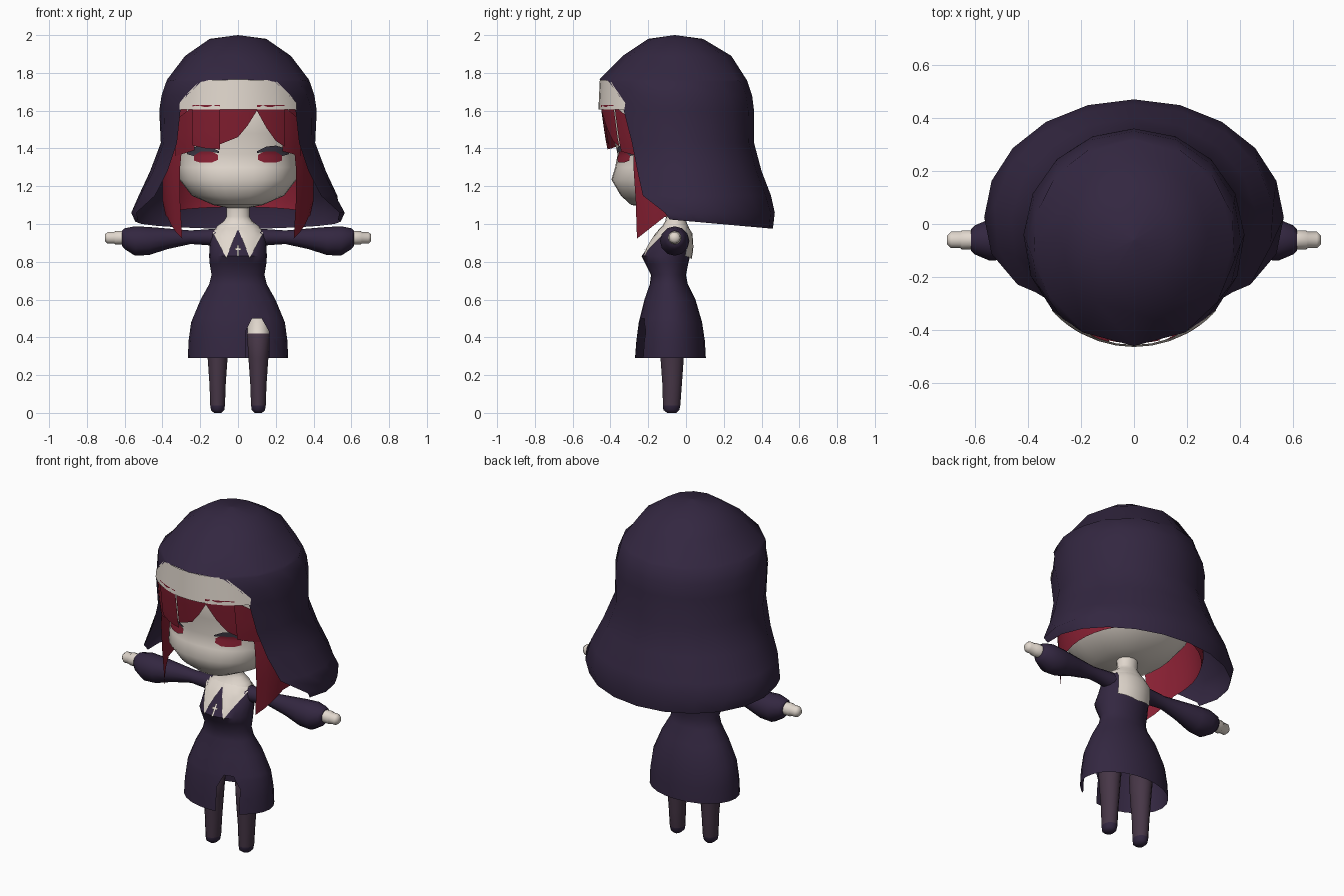
import bpy, bmesh, math
from mathutils import Vector


def material(name, col):
    m = bpy.data.materials.new(name)
    m.diffuse_color = (*col, 1)
    return m


PURPLE = material("dark purple cloth", (0.033, 0.020, 0.052))
WHITE = material("warm white", (0.76, 0.69, 0.62))
RED = material("crimson", (0.24, 0.014, 0.032))
STOCKING = material("mauve stocking", (0.062, 0.037, 0.062))
LASH = material("lash grey", (0.06, 0.05, 0.075))


def finish(name, bm, mats, angle=50, fix=True):
    if fix:
        bmesh.ops.recalc_face_normals(bm, faces=bm.faces)
    me = bpy.data.meshes.new(name)
    bm.to_mesh(me)
    bm.free()
    for m in mats:
        me.materials.append(m)
    for p in me.polygons:
        p.use_smooth = True
    me.set_sharp_from_angle(angle=math.radians(angle))
    ob = bpy.data.objects.new(name, me)
    bpy.context.collection.objects.link(ob)
    return ob


def spow(v, e):
    return math.copysign(abs(v) ** e, v)


def point(hw, yf, yb, t, p=2.0):
    """Point on an oval ring, t measured from the front."""
    x = hw * spow(math.sin(t), 2 / p)
    y = (yf + yb) / 2 - (yb - yf) / 2 * spow(math.cos(t), 2 / p)
    return x, y


def loft(rings, n, p=2.0, cx=0.0, caps=True):
    """Stacked oval rings (z, half width, front y, back y)."""
    bm = bmesh.new()
    rows = []
    for z, hw, yf, yb in rings:
        pts = [point(hw, yf, yb, 2 * math.pi * i / n, p) for i in range(n)]
        rows.append([bm.verts.new((cx + x, y, z)) for x, y in pts])
    for a, b in zip(rows, rows[1:]):
        for i in range(n):
            j = (i + 1) % n
            bm.faces.new((a[i], a[j], b[j], b[i]))
    if caps:
        bm.faces.new(rows[0])
        bm.faces.new(rows[-1])
    return bm


def open_shell(rows, n, zfun=None):
    """Shell open at the front; rows hold (z, half width, yf, yb, opening angle)."""
    bm = bmesh.new()
    grid = []
    for k, (z, hw, yf, yb, op) in enumerate(rows):
        line = []
        for i in range(n + 1):
            t = math.radians(op + (360 - 2 * op) * i / n)
            x, y = point(hw, yf, yb, t)
            zz = zfun(y) if zfun and k == len(rows) - 1 else z
            line.append(bm.verts.new((x, y, zz)))
        grid.append(line)
    for a, b in zip(grid, grid[1:]):
        for i in range(n):
            bm.faces.new((a[i], a[i + 1], b[i + 1], b[i]))
    bmesh.ops.remove_doubles(bm, verts=bm.verts, dist=0.0005)
    return bm


def surface(rings, x, z, p=2.0, back=False):
    """y of a lofted surface at x, z."""
    rs = sorted(rings)
    z = min(max(z, rs[0][0]), rs[-1][0])
    for a, b in zip(rs, rs[1:]):
        if z <= b[0]:
            f = (z - a[0]) / (b[0] - a[0])
            hw, yf, yb = [a[k] + (b[k] - a[k]) * f for k in (1, 2, 3)]
            break
    d = max(0, 1 - min(1, abs(x) / hw) ** p) ** (1 / p) * (yb - yf) / 2
    return (yf + yb) / 2 + (d if back else -d)


def plate(name, cols, rings, mat, off=0.006, p=2.0, back=False, mirror=False):
    """Thin sheet laid on a surface; columns are (x, top z, bottom z)."""
    bm = bmesh.new()
    for s in ((1, -1) if mirror else (1,)):
        fine = []
        for a, b in zip(cols, cols[1:]):
            fine += [[a[k] + (b[k] - a[k]) * i / 3 for k in range(3)] for i in range(3)]
        fine.append(cols[-1])
        grid = []
        for x, zt, zb in fine:
            line = []
            for j in range(6):
                z = zt + (zb - zt) * j / 5
                y = surface(rings, x, z, p, back) + (off if back else -off)
                line.append(bm.verts.new((s * x, y, z)))
            grid.append(line)
        for a, b in zip(grid, grid[1:]):
            for j in range(5):
                q = (a[j], a[j + 1], b[j + 1], b[j])
                bm.faces.new(q if (s > 0) != back else q[::-1])
    bmesh.ops.dissolve_degenerate(bm, dist=0.0002, edges=bm.edges)
    return finish(name, bm, [mat], fix=False)


# Veil: dome flaring into a shoulder cape
veil = [(2.0, 0.001, -0.061, -0.059, 0), (1.98, 0.15, -0.20, 0.09, 0),
        (1.89, 0.28, -0.335, 0.24, 0), (1.765, 0.375, -0.46, 0.32, 0),
        (1.755, 0.385, -0.462, 0.325, 30), (1.68, 0.405, -0.46, 0.35, 42),
        (1.6, 0.417, -0.46, 0.36, 47), (1.43, 0.41, -0.44, 0.36, 52),
        (1.28, 0.467, -0.42, 0.40, 53), (1.15, 0.53, -0.42, 0.45, 56),
        (1.06, 0.565, -0.42, 0.47, 72), (0.98, 0.545, -0.42, 0.46, 76)]
finish("veil", open_shell(veil, 12, lambda y: 1.025 - 0.05 * (y + 0.1) / 0.56), [PURPLE])

# Headband across the forehead
band = [(1.58, 0.42, -0.465, 0.36), (1.77, 0.385, -0.456, 0.33)]
plate("headband", [(-0.31, 1.64, 1.605), (-0.27, 1.69, 1.605), (-0.2, 1.76, 1.605), (0, 1.765, 1.605),
                   (0.2, 1.76, 1.605), (0.27, 1.69, 1.605), (0.31, 1.64, 1.605)], band, WHITE, 0.0)

# Head
head = [(1.085, 0.05, -0.11, -0.01), (1.10, 0.13, -0.29, 0.06), (1.15, 0.245, -0.345, 0.18),
        (1.235, 0.31, -0.395, 0.26), (1.30, 0.322, -0.375, 0.29), (1.37, 0.325, -0.362, 0.31),
        (1.48, 0.335, -0.39, 0.32), (1.62, 0.33, -0.39, 0.31), (1.76, 0.28, -0.35, 0.25),
        (1.87, 0.18, -0.24, 0.13), (1.92, 0.06, -0.12, 0.0)]
finish("head", loft(head, 32, 2.4), [WHITE], 80)

# Eyes
plate("irises", [(0.105, 1.365, 1.34), (0.14, 1.385, 1.325), (0.2, 1.388, 1.325), (0.232, 1.37, 1.335)],
      head, RED, 0.006, 2.4, mirror=True)
plate("eyelashes", [(0.10, 1.385, 1.375), (0.15, 1.41, 1.384), (0.2, 1.415, 1.384), (0.235, 1.405, 1.36),
                    (0.27, 1.385, 1.37)], head, LASH, 0.009, 2.4, mirror=True)

# Fringe in overlapping strands, parted to one side
fringe = [(1.35, 0.395, -0.405, 0.3), (1.45, 0.40, -0.425, 0.3), (1.62, 0.405, -0.45, 0.32)]
strands = [[(-0.33, 1.55, 1.36), (-0.23, 1.63, 1.39)],
           [(-0.24, 1.63, 1.415), (-0.17, 1.63, 1.40), (-0.095, 1.63, 1.395)],
           [(-0.10, 1.63, 1.42), (0, 1.63, 1.46), (0.05, 1.63, 1.52), (0.10, 1.63, 1.60)],
           [(0.10, 1.63, 1.60), (0.15, 1.63, 1.51), (0.20, 1.63, 1.44), (0.245, 1.63, 1.41)],
           [(0.235, 1.63, 1.385), (0.33, 1.55, 1.36)]]
for i, cols in enumerate(strands):
    plate(f"fringe_strand_{i + 1}", cols, fringe, RED, 0.012 * (i % 2))

# Back hair with long pointed side locks
hair = [(1.66, 0.34, -0.39, 0.28, 50), (1.5, 0.375, -0.41, 0.31, 50), (1.3, 0.40, -0.41, 0.33, 50),
        (1.12, 0.40, -0.40, 0.35, 50), (1.05, 0.385, -0.39, 0.34, 50)]
finish("back_hair", open_shell(hair, 30, lambda y: 0.93 + 0.11 * (y + 0.25) / 0.14 if y < -0.11
                               else 1.04 + 0.05 * (y + 0.11) / 0.45), [RED])

# Neck
neck = [(0.965, 0.125, -0.145, 0.022), (0.99, 0.11, -0.125, 0.012), (1.015, 0.075, -0.11, 0.0),
        (1.04, 0.06, -0.105, -0.01), (1.11, 0.06, -0.115, 0.0)]
finish("neck", loft(neck, 16), [WHITE])

# Dress with a slit over one leg
dress = [(0.29, 0.265, -0.27, 0.105), (0.38, 0.262, -0.263, 0.10), (0.48, 0.248, -0.25, 0.085),
         (0.6, 0.198, -0.22, 0.05), (0.68, 0.153, -0.192, 0.01), (0.73, 0.14, -0.185, 0.0),
         (0.79, 0.15, -0.215, 0.012), (0.83, 0.153, -0.235, 0.022), (0.88, 0.15, -0.20, 0.027),
         (0.95, 0.145, -0.155, 0.022), (0.985, 0.10, -0.12, 0.0)]
bm = loft(dress, 24, caps=False)
slit = [((0.04, 0.29), (0.04, 0.43)), ((0.04, 0.43), (0.075, 0.50)), ((0.075, 0.50), (0.125, 0.50)),
        ((0.125, 0.50), (0.165, 0.43)), ((0.165, 0.43), (0.165, 0.29))]
planes = [(Vector((a[0], 0, a[1])), Vector((a[1] - b[1], 0, b[0] - a[0]))) for a, b in slit]
for co, no in planes:
    fs = [f for f in bm.faces if f.calc_center_median().y < -0.09 and f.calc_center_median().z < 0.62]
    geom = fs + list({e for f in fs for e in f.edges}) + list({v for f in fs for v in f.verts})
    bmesh.ops.bisect_plane(bm, geom=geom, dist=0.0001, plane_co=co, plane_no=no)
gone = [f for f in bm.faces if f.calc_center_median().y < -0.09
        and all((f.calc_center_median() - co).dot(no) < 0 for co, no in planes)]
bmesh.ops.delete(bm, geom=gone, context="FACES")
finish("dress", bm, [PURPLE])

# Collar: two front points and a back flap
plate("collar_points", [(0.004, 0.985, 0.965), (0.062, 0.985, 0.82), (0.132, 0.97, 0.95)],
      dress, WHITE, 0.009, mirror=True)
plate("collar_back", [(-0.11, 0.965, 0.83), (0, 0.985, 0.81), (0.11, 0.965, 0.83)],
      dress, WHITE, 0.012, back=True)

# Cross pendant
plate("pendant_upright", [(-0.005, 0.89, 0.83), (0.005, 0.89, 0.83)], dress, WHITE, 0.008)
plate("pendant_bar", [(-0.017, 0.873, 0.863), (0.017, 0.873, 0.863)], dress, WHITE, 0.009)


# Sleeves and hands: turned around the x axis
def arm_part(name, profile, s, mat):
    bm = loft([(x, r, -0.06 - r, -0.06 + r) for x, r, _ in profile], 12)
    for v in bm.verts:
        x, y, along = v.co
        zc = next(c for px, _, c in profile if abs(px - along) < 1e-4)
        v.co = (s * along, y, zc + x)
    finish(name, bm, [mat])


sleeve = [(0.10, 0.05, 0.925), (0.16, 0.042, 0.93), (0.25, 0.036, 0.93), (0.37, 0.054, 0.922),
          (0.47, 0.074, 0.91), (0.545, 0.078, 0.91), (0.60, 0.055, 0.922), (0.615, 0.04, 0.925)]
hand = [(0.60, 0.036, 0.927), (0.65, 0.036, 0.927), (0.655, 0.031, 0.927), (0.69, 0.031, 0.927),
        (0.705, 0.017, 0.927)]
# Legs: shoe, stocking and bare thigh by height
leg = [(0.0, 0.02, -0.10, -0.05), (0.015, 0.036, -0.12, -0.035), (0.04, 0.04, -0.122, -0.03),
       (0.15, 0.044, -0.125, -0.022), (0.29, 0.054, -0.135, -0.012), (0.42, 0.062, -0.14, 0.0),
       (0.425, 0.058, -0.136, -0.004), (0.62, 0.064, -0.145, 0.0)]
for s, side in ((-1, "right"), (1, "left")):
    arm_part(f"{side}_sleeve", sleeve, s, PURPLE)
    arm_part(f"{side}_hand", hand, s, WHITE)
    bm = loft(leg, 14, cx=0.108 * s)
    for f in bm.faces:
        z = f.calc_center_median().z
        f.material_index = 0 if z < 0.04 else 1 if z < 0.422 else 2
    finish(f"{side}_leg", bm, [PURPLE, STOCKING, WHITE])
